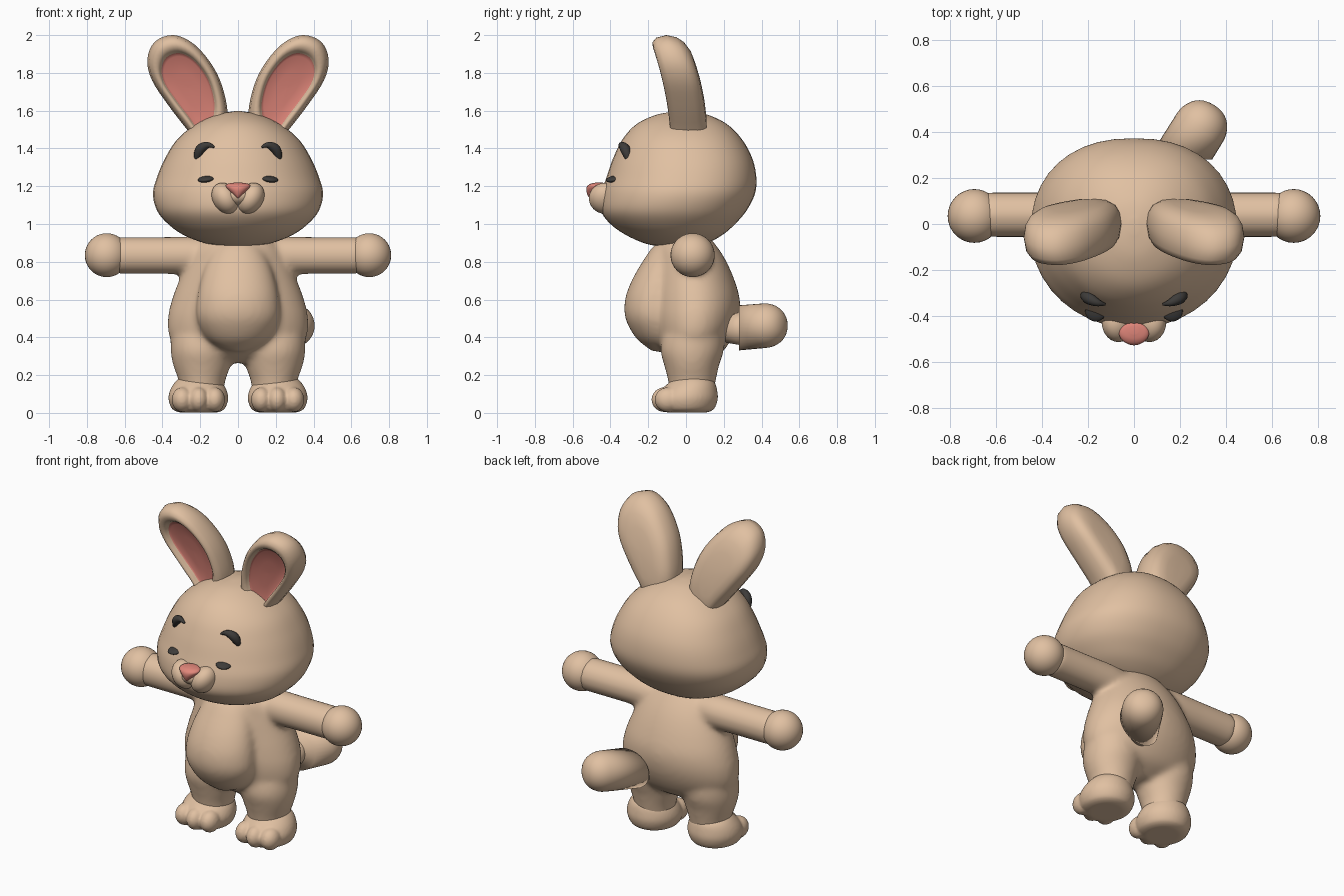
import bpy, bmesh, math
from mathutils import Matrix, Vector

cube = bpy.data.objects.get("Cube")
if cube:
    bpy.data.objects.remove(cube)


def material(name, rgb):
    m = bpy.data.materials.new(name)
    m.use_nodes = True
    m.diffuse_color = (*rgb, 1)
    m.node_tree.nodes["Principled BSDF"].inputs["Base Color"].default_value = (*rgb, 1)
    return m


TAN = material("tan fur", (0.75, 0.53, 0.36))
PINK = material("pink", (0.75, 0.24, 0.195))
DARK = material("charcoal", (0.048, 0.045, 0.042))


def finish(bm, name, *mats):
    bmesh.ops.recalc_face_normals(bm, faces=bm.faces)
    for f in bm.faces:
        f.smooth = True
    mesh = bpy.data.meshes.new(name)
    bm.to_mesh(mesh)
    bm.free()
    for m in mats:
        mesh.materials.append(m)
    obj = bpy.data.objects.new(name, mesh)
    bpy.context.scene.collection.objects.link(obj)
    return obj


def fuse(obj, voxel, passes):
    """Blend overlapping volumes into one soft skin."""
    remesh = obj.modifiers.new("fuse", 'REMESH')
    remesh.mode, remesh.voxel_size, remesh.use_smooth_shade = 'VOXEL', voxel, True
    smooth = obj.modifiers.new("soften", 'SMOOTH')
    smooth.factor, smooth.iterations = 0.5, passes


def spline(points, sub, closed=False):
    """Smooth curve through tuples of any length."""
    n, out = len(points), []
    pick = lambda i: points[i % n] if closed else points[max(0, min(n - 1, i))]
    for i in range(n if closed else n - 1):
        quad = list(zip(pick(i - 1), pick(i), pick(i + 1), pick(i + 2)))
        for k in range(sub):
            t = k / sub
            out.append(tuple(0.5 * (2 * b + (c - a) * t + (2 * a - 5 * b + 4 * c - d) * t * t
                                    + (3 * b - a - 3 * c + d) * t ** 3) for a, b, c, d in quad))
    return out if closed else out + [tuple(points[-1])]


def skin(bm, loops):
    rows = [[bm.verts.new(p) for p in loop] for loop in loops]
    n = len(rows[0])
    for a, b in zip(rows, rows[1:]):
        for i in range(n):
            bm.faces.new((a[i], a[(i + 1) % n], b[(i + 1) % n], b[i]))
    bm.faces.new(rows[0])
    bm.faces.new(rows[-1])


def add_loft(bm, rings, cx=0, back=1.0, n=40):
    """Stack of ovals (z, half width, front y, back y); back < 1 squares the rear half."""
    loops = []
    for z, w, f, b in spline(rings, 5):
        loop = []
        for i in range(n):
            c, s = math.cos(math.tau * i / n), math.sin(math.tau * i / n)
            p = back if s > 0 else 1.0
            loop.append((cx + w * math.copysign(abs(c) ** p, c),
                         (f + b) / 2 + (b - f) / 2 * math.copysign(abs(s) ** p, s), z))
        loops.append(loop)
    skin(bm, loops)


def loft(name, rings, mat, back=1.0):
    bm = bmesh.new()
    add_loft(bm, rings, 0, back)
    return finish(bm, name, mat)


def add_ball(bm, centre, radii):
    bmesh.ops.create_uvsphere(bm, u_segments=32, v_segments=20, radius=1,
                              matrix=Matrix.LocRotScale(Vector(centre), None, Vector(radii)))


def ellipsoid(name, centre, radii, mat, rot=(0, 0, 0)):
    bm = bmesh.new()
    add_ball(bm, (0, 0, 0), radii)
    obj = finish(bm, name, mat)
    obj.location, obj.rotation_euler = centre, rot
    return obj


def lathe(bm, start, direction, profile, n=32):
    """Revolve (distance, radius) pairs about an axis."""
    q = Vector(direction).to_track_quat('Z', 'Y')
    skin(bm, [[Vector(start) + q @ Vector((r * math.cos(a), r * math.sin(a), d))
               for a in (math.tau * i / n for i in range(n))] for d, r in profile])


# Torso, round belly, legs and arms
bm = bmesh.new()
add_loft(bm, [(.265, .10, -.04, .10), (.32, .29, -.12, .19), (.40, .362, -.16, .245),
              (.50, .372, -.18, .28), (.60, .350, -.18, .285), (.70, .313, -.17, .258),
              (.80, .268, -.16, .215), (.88, .22, -.15, .165), (.96, .13, -.10, .10)])
add_loft(bm, [(.325, .03, -.18, -.10), (.345, .095, -.205, -.06), (.40, .172, -.268, 0),
              (.50, .218, -.321, 0), (.60, .217, -.323, 0), (.70, .197, -.288, 0),
              (.80, .163, -.231, 0), (.88, .12, -.175, 0), (.94, .05, -.10, 0)])
for s in (-1, 1):
    add_loft(bm, [(.08, .112, -.08, .14), (.17, .124, -.095, .158), (.25, .152, -.115, .175),
                  (.33, .166, -.135, .20), (.42, .16, -.12, .2), (.5, .12, -.08, .17)], s * .191)
    lathe(bm, (s * .10, .04, .833), (s, 0, 0), [(0, .09), (.15, .1), (.3, .098), (.55, .098)])
fuse(finish(bm, "body", TAN), 0.015, 12)

# Head, fuller at the back
loft("head", [(.88, .02, -.12, -.02), (.895, .16, -.21, .10), (.94, .285, -.315, .19),
              (1.0, .37, -.40, .26), (1.07, .428, -.45, .32), (1.16, .450, -.448, .365),
              (1.25, .428, -.42, .372), (1.35, .385, -.385, .35), (1.45, .32, -.335, .295),
              (1.53, .22, -.26, .215), (1.58, .11, -.15, .11), (1.597, .02, -.04, .02)], TAN, .87)

# Tail, pointing back and to the left: a blunt stub on a thin root
bm = bmesh.new()
cap = [(.31 + .118 * math.sin(a), .118 * math.cos(a) ** .85) for a in (math.pi / 2 * i / 9 for i in range(9))]
lathe(bm, (.122, .155, .44), (.53, .85, .07), [(0, .12)] + cap + [(.428, .008)])
cut = bmesh.ops.bisect_plane(bm, geom=bm.verts[:] + bm.edges[:] + bm.faces[:],
                             plane_co=(0, .28, 0), plane_no=(0, 1, 0), clear_inner=True)
bmesh.ops.edgeloop_fill(bm, edges=[e for e in cut["geom_cut"] if isinstance(e, bmesh.types.BMEdge)])
lathe(bm, (.10, .16, .43), (.53, .85, .1), [(0, .05), (.16, .09), (.22, .07)])
finish(bm, "tail", TAN)


def ear(name, s):
    """Ear outline swept through a rim profile of (scale, depth)."""
    outline = spline([(.10, 1.40), (.055, 1.55), (.075, 1.70), (.13, 1.83), (.23, 1.95), (.34, 2.0),
                      (.44, 1.965), (.48, 1.87), (.455, 1.76), (.37, 1.63), (.27, 1.50), (.19, 1.40)], 4, True)
    profile = [(.02, -.055), (.3, -.055), (.6, -.057), (.66, -.062), (.69, -.08), (.76, -.094), (.86, -.088),
               (.95, -.058), (1, 0), (.96, .05), (.87, .08), (.7, .1), (.45, .105), (.2, .107), (.02, .107)]
    cx, cz = .26, 1.72
    loops = []
    for k, d in profile:
        loop = []
        for x, z in outline:
            px, pz = cx + (x - cx) * k, cz + (z - cz) * k
            h = pz - 1.5
            loop.append((s * px, .01 - .08 * h - .3 * h * h + d, pz))
        loops.append(loop)
    bm = bmesh.new()
    skin(bm, loops)
    # Pink lining covers the recessed front
    n = len(outline)
    for i, f in enumerate(bm.faces):
        if i < 3 * n or i == len(bm.faces) - 2:
            f.material_index = 1
    return finish(bm, name, TAN, PINK)


def brow(name, s):
    """Arched tube, thin at the inner end."""
    curve = bpy.data.curves.new(name, 'CURVE')
    curve.dimensions, curve.bevel_depth, curve.bevel_resolution = '3D', 0.024, 3
    curve.use_fill_caps = True
    path = spline([(.125, -.35, 1.407, .2), (.16, -.342, 1.418, .7), (.195, -.324, 1.40, 1.1),
                   (.213, -.311, 1.365, .9), (.222, -.304, 1.325, .2)], 4)
    sp = curve.splines.new('POLY')
    sp.points.add(len(path) - 1)
    for p, (x, y, z, r) in zip(sp.points, path):
        p.co, p.radius = (s * x, y, z, 1), r
    sp.use_smooth = True
    curve.materials.append(DARK)
    obj = bpy.data.objects.new(name, curve)
    bpy.context.scene.collection.objects.link(obj)


# Paired parts
for side, s in (("left", 1), ("right", -1)):
    ear(side + "_ear", s)
    brow(side + "_brow", s)
    ellipsoid(side + "_eye", (s * .168, -.382, 1.238), (.045, .043, .016), DARK, (.2, s * .1, s * .2))
    ellipsoid(side + "_cheek", (s * .067, -.428, 1.136), (.067, .086, .087), TAN, (0, s * .55, 0))
    ellipsoid(side + "_hand", (s * .695, .035, .835), (.116, .117, .116), TAN)
    # Foot with three soft toes
    bm = bmesh.new()
    add_loft(bm, [(.002, .10, -.10, .11), (.02, .138, -.14, .148), (.07, .158, -.155, .168),
                  (.12, .150, -.13, .165), (.165, .122, -.085, .15), (.20, .08, -.04, .11)], s * .21)
    for x, y, r in ((.123, -.098, .054), (.208, -.113, .052), (.295, -.096, .056)):
        add_ball(bm, (s * x, y, .07), (r, .07, .066))
    fuse(finish(bm, side + "_foot", TAN), 0.009, 4)

# Muzzle bridge and nose
ellipsoid("muzzle", (0, -.43, 1.15), (.09, .08, .055), TAN)
loft("nose", [(1.138, .006, -.512, -.47), (1.155, .026, -.522, -.45), (1.18, .05, -.528, -.44),
              (1.2, .065, -.523, -.43), (1.213, .054, -.505, -.43), (1.219, .02, -.48, -.44)], PINK)
